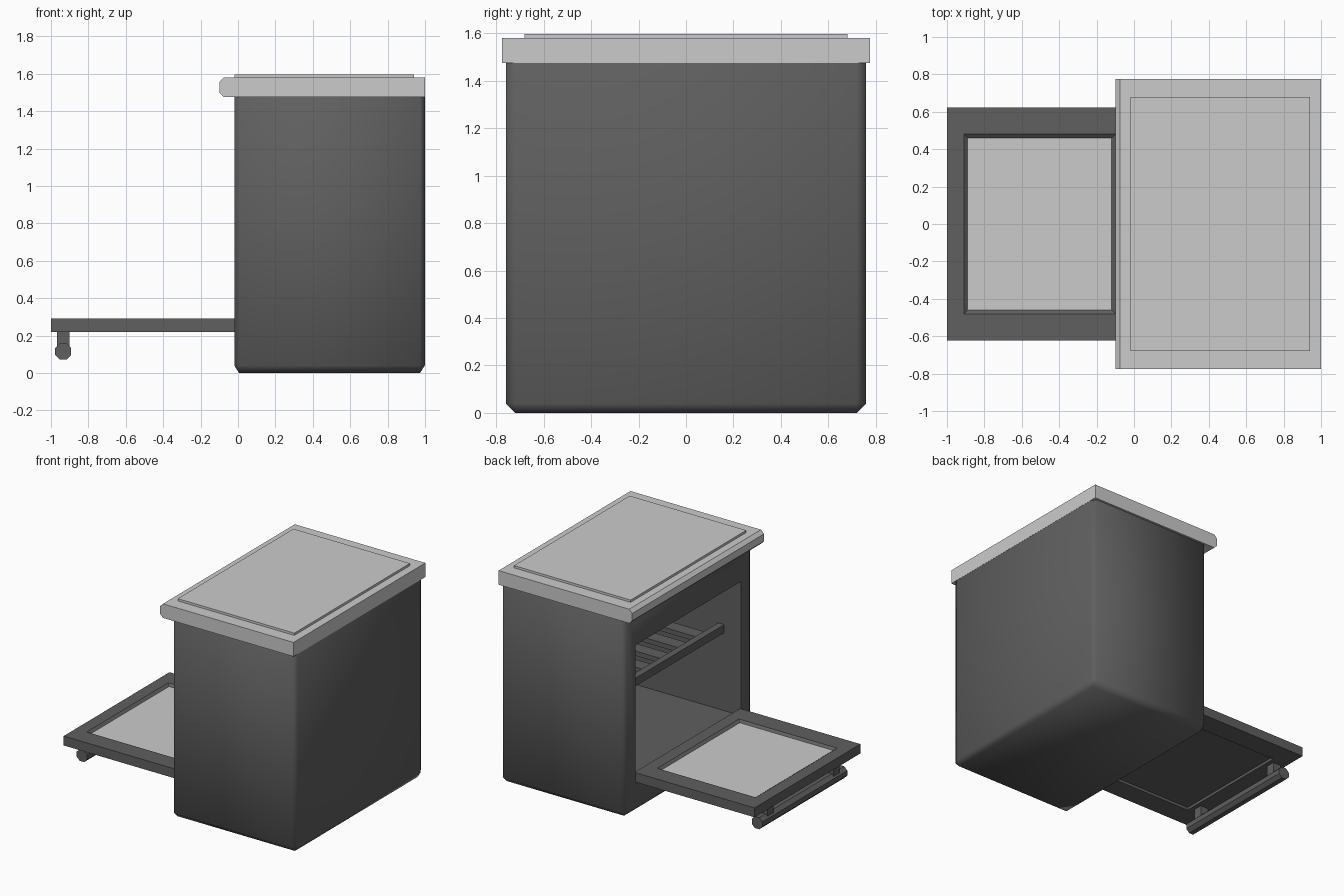
import bpy, bmesh, math
from mathutils import Vector, Matrix

cube = bpy.data.objects.get("Cube")
if cube:
    bpy.data.objects.remove(cube, do_unlink=True)


def material(name, value):
    m = bpy.data.materials.new(name)
    m.use_nodes = True
    colour = (value, value, value, 1)
    m.diffuse_color = colour
    m.node_tree.nodes["Principled BSDF"].inputs["Base Color"].default_value = colour
    return m


DARK = material("dark_grey", 0.115)
LIGHT = material("light_grey", 0.6)


def finish(name, bm, mats, smooth=None):
    bmesh.ops.recalc_face_normals(bm, faces=bm.faces)
    mesh = bpy.data.meshes.new(name)
    bm.to_mesh(mesh)
    bm.free()
    for m in mats:
        mesh.materials.append(m)
    ob = bpy.data.objects.new(name, mesh)
    bpy.context.collection.objects.link(ob)
    if smooth:
        bpy.ops.object.select_all(action="DESELECT")
        ob.select_set(True)
        bpy.context.view_layer.objects.active = ob
        bpy.ops.object.shade_smooth_by_angle(angle=math.radians(smooth))
    return ob


def box_mesh(lo, hi):
    lo, hi = Vector(lo), Vector(hi)
    bm = bmesh.new()
    bmesh.ops.create_cube(bm, size=1, matrix=Matrix.Translation((lo + hi) / 2)
                          @ Matrix.Diagonal((*(hi - lo), 1)))
    return bm


def box(name, lo, hi, mat):
    return finish(name, box_mesh(lo, hi), [mat])


def facing(bm, direction):
    """Largest face that looks along the given direction."""
    bm.normal_update()
    d = Vector(direction)
    return max((f for f in bm.faces if f.normal.dot(d) > 0.99), key=lambda f: f.calc_area())


def inset_to(bm, face, lo, hi):
    """Inset a face and fit the inner loop to the given bounds."""
    centre = face.calc_center_median()
    bmesh.ops.inset_individual(bm, faces=[face], thickness=0.01)
    for v in face.verts:
        v.co = [l if c < m else h for c, m, l, h in zip(v.co, centre, lo, hi)]
    return face


def push(bm, face, offset):
    """Extrude a face straight along an offset."""
    new = bmesh.ops.extrude_discrete_faces(bm, faces=[face])["faces"][0]
    bmesh.ops.translate(bm, verts=new.verts, vec=offset)
    return new


# Oven body: bevelled box, bevel narrower along x, with a deep front cavity
NARROW = 0.65
bm = box_mesh((-0.02 / NARROW, -0.76, 0), (0.999 / NARROW, 0.76, 1.525))
bmesh.ops.bevel(bm, geom=bm.edges[:], offset=0.04, segments=1, affect="EDGES")
bmesh.ops.scale(bm, verts=bm.verts, vec=(NARROW, 1, 1))
mouth = inset_to(bm, facing(bm, (-1, 0, 0)), (-0.02, -0.62, 0.24), (-0.02, 0.62, 1.24))
push(bm, mouth, (0.95, 0, 0))
finish("oven_body", bm, [DARK], 60)

# Worktop: slab with a chamfered front lip
bm = box_mesh((-0.1, -0.775, 1.475), (1, 0.775, 1.58))
lip = [e for e in bm.edges if all(v.co.x < 0 for v in e.verts)
       and abs(e.verts[0].co.z - e.verts[1].co.z) < 0.01]
bmesh.ops.bevel(bm, geom=lip, offset=0.025, segments=1, affect="EDGES")
finish("worktop", bm, [LIGHT])
box("hob_plate", (-0.02, -0.68, 1.575), (0.94, 0.68, 1.597), LIGHT)

# Open door: frame with a sunken pane above and a recessed panel below
bm = box_mesh((-1, -0.622, 0.22), (-0.01, 0.622, 0.29))
pane = inset_to(bm, facing(bm, (0, 0, 1)), (-0.91, -0.48, 0.29), (-0.1, 0.48, 0.29))
pane = inset_to(bm, pane, (-0.89, -0.46, 0.275), (-0.12, 0.46, 0.275))
pane.material_index = 1
panel = inset_to(bm, facing(bm, (0, 0, -1)), (-0.87, -0.46, 0.22), (-0.12, 0.46, 0.22))
push(bm, panel, (0, 0, 0.02))
finish("oven_door", bm, [DARK, LIGHT])

# Handle bar and its two posts under the door
bm = bmesh.new()
bmesh.ops.create_cone(bm, cap_ends=True, segments=8, radius1=0.047, radius2=0.047, depth=1.0,
                      matrix=Matrix.Translation((-0.935, 0, 0.115))
                      @ Matrix.Rotation(math.pi / 2, 4, "X")
                      @ Matrix.Rotation(math.pi / 8, 4, "Z"))
finish("door_handle", bm, [DARK])
for side, y in (("left", 0.39), ("right", -0.39)):
    box("handle_post_" + side, (-0.968, y - 0.035, 0.11), (-0.902, y + 0.035, 0.225), DARK)

# Rack: rails across the cavity with slats running front to back
for name, x in (("front", 0.12), ("back", 0.85)):
    box("rack_rail_" + name, (x, -0.62, 0.82), (x + 0.05, 0.62, 0.88), DARK)
for i in range(-2, 3):
    y = i * 0.21
    box(f"rack_slat_{i + 3}", (0.15, y - 0.05, 0.835), (0.87, y + 0.05, 0.87), DARK)
